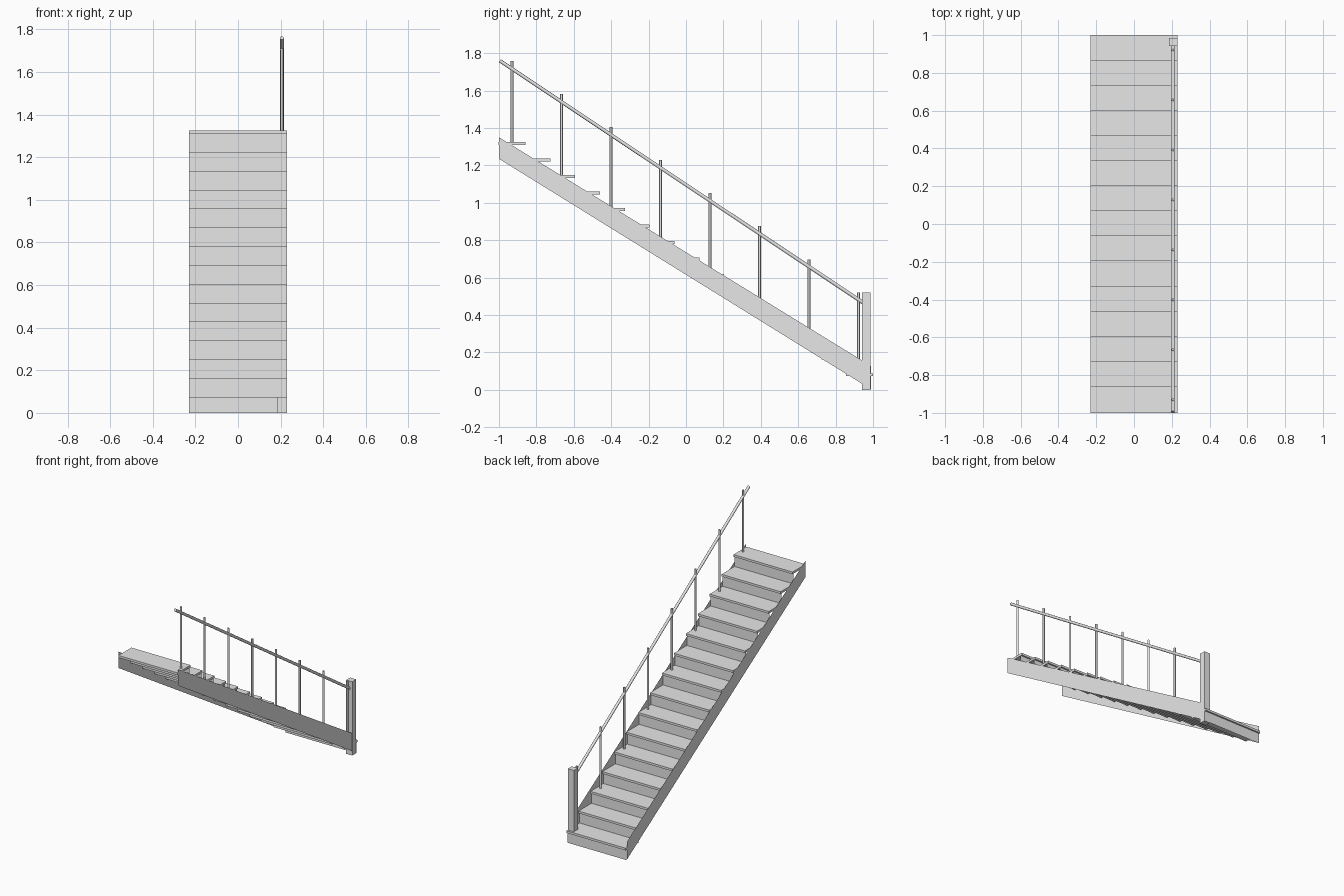
import bpy, bmesh, math
from mathutils import Vector

if "Cube" in bpy.data.objects:
    bpy.data.objects.remove(bpy.data.objects["Cube"])

grey = bpy.data.materials.new("light_grey")
grey.diffuse_color = (0.8, 0.8, 0.8, 1)
grey.use_nodes = True
grey.node_tree.nodes["Principled BSDF"].inputs["Base Color"].default_value = grey.diffuse_color

STEPS, RISE, RUN = 15, 0.0883, 0.1327
HALF_W, THICK, DEPTH = 0.23, 0.0155, 0.144


def mesh_object(name, verts, faces):
    me = bpy.data.meshes.new(name)
    me.from_pydata(verts, [], faces)
    me.materials.append(grey)
    ob = bpy.data.objects.new(name, me)
    bpy.context.collection.objects.link(ob)
    return ob


def box(name, x0, x1, y0, y1, z0, z1):
    v = [(x, y, z) for x in (x0, x1) for y in (y0, y1) for z in (z0, z1)]
    f = [(0, 1, 3, 2), (4, 6, 7, 5), (0, 4, 5, 1),
         (2, 3, 7, 6), (0, 2, 6, 4), (1, 5, 7, 3)]
    return mesh_object(name, v, f)


def rod(name, a, b, radius, sides):
    a, b = Vector(a), Vector(b)
    bpy.ops.mesh.primitive_cylinder_add(vertices=sides, radius=radius,
                                        depth=(b - a).length, location=(a + b) / 2)
    ob = bpy.context.object
    ob.name = name
    ob.rotation_euler = (b - a).to_track_quat('Z', 'Y').to_euler()
    ob.data.materials.append(grey)
    bpy.ops.object.shade_smooth_by_angle(angle=math.radians(50))
    return ob


# treads and thin risers, climbing towards -y
for i in range(STEPS):
    nose, top = 1.0 - RUN * i, RISE * (i + 1)
    box(f"tread_{i + 1}", -HALF_W, HALF_W, nose - DEPTH, nose, top - THICK, top)
    y, z0, z1 = nose - 0.0113, RISE * i, top - THICK
    mesh_object(f"riser_{i + 1}",
                [(HALF_W, y, z0), (-HALF_W, y, z0), (-HALF_W, y, z1), (HALF_W, y, z1)],
                [(0, 1, 2, 3)])


# side stringers: thin sheets, slightly shallower than the steps
def stringer(name, x, y_low):
    low = 1.235 - 0.6195 * (y_low + 1)
    high = 1.35 - 0.6145 * (y_low + 1)
    v = [(x, -1, 1.235), (x, y_low, low), (x, y_low, high), (x, -1, 1.35)]
    mesh_object(name, v, [(0, 1, 2, 3) if x > 0 else (3, 2, 1, 0)])


stringer("right_stringer", HALF_W + 0.0008, 0.943)
stringer("left_stringer", -HALF_W - 0.0008, 0.988)

# newel post at the foot of the stairs
box("newel_post", 0.184, 0.231, 0.942, 0.986, 0.0, 0.52)

# balusters on every second tread
for k in range(8):
    y, z = 0.922 - 2 * RUN * k * 0.997, RISE * (1 + 2 * k)
    rod(f"baluster_{k + 1}", (0.206, y, z - 0.005), (0.206, y, z + 0.433), 0.0072, 8)

# sloping handrail
rod("handrail", (0.206, -0.995, 1.759), (0.206, 0.945, 0.467), 0.0095, 12)
